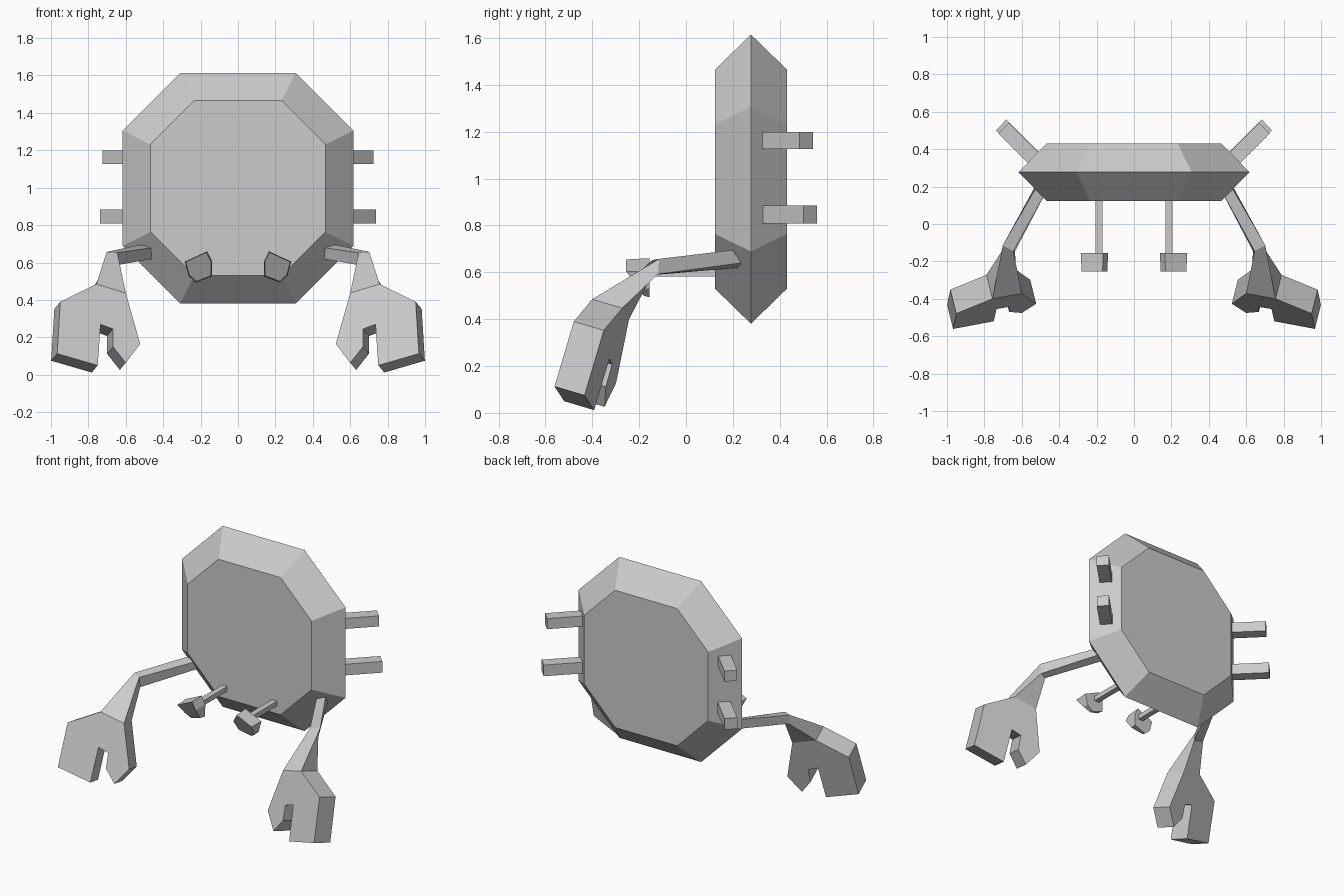
import bpy, bmesh
from mathutils import Vector

if "Cube" in bpy.data.objects:
    bpy.data.objects.remove(bpy.data.objects["Cube"])

grey = bpy.data.materials.new("shell_grey")
grey.diffuse_color = (0.6, 0.6, 0.6, 1)
grey.use_nodes = True
grey.node_tree.nodes["Principled BSDF"].inputs["Base Color"].default_value = grey.diffuse_color


def loft(name, rings, side=1):
    """Join equal-length rings of points into a closed flat-faced solid."""
    bm = bmesh.new()
    vs = [[bm.verts.new((x * side, y, z)) for x, y, z in r] for r in rings]
    n = len(rings[0])
    for a, b in zip(vs, vs[1:]):
        for i in range(n):
            j = (i + 1) % n
            bm.faces.new((a[i], a[j], b[j], b[i]))
    bm.faces.new(vs[0])
    bm.faces.new(vs[-1])
    bmesh.ops.recalc_face_normals(bm, faces=bm.faces)
    mesh = bpy.data.meshes.new(name)
    bm.to_mesh(mesh)
    bm.free()
    mesh.materials.append(grey)
    ob = bpy.data.objects.new(name, mesh)
    bpy.context.collection.objects.link(ob)
    return ob


def octagon(wide, narrow, y, zc=0.9975):
    pts = [(narrow, wide), (wide, narrow), (wide, -narrow), (narrow, -wide),
           (-narrow, -wide), (-wide, -narrow), (-wide, narrow), (-narrow, wide)]
    return [(x, y, zc + z) for x, z in pts]


# Octagonal shell, bevelled to a sharp rim
loft("body_shell", [octagon(0.468, 0.234, 0.124),
                    octagon(0.617, 0.3085, 0.277),
                    octagon(0.468, 0.234, 0.43)])

# Claw outline on its tilted front plane (x, z)
claw = [(.757, .485), (.95, .39), (.967, .113), (.75, .05), (.735, .27),
        (.668, .245), (.668, .15), (.6, .064), (.523, .165), (.6, .437)]
front = [Vector((x, -.52 + .28 * (z - .05) - .27 * (x - .75), z)) for x, z in claw]
thick = Vector((.032, .128, -.038))
back = [p + thick for p in front]

# Eye outline (x, z) with front depth per point
eye = [(.285, .605, -.255), (.165, .66, -.255), (.138, .605, -.255),
       (.14, .525, -.20), (.225, .493, -.18), (.265, .53, -.20)]

for side, tag in ((1, "right"), (-1, "left")):
    # Rear pegs, square to the rear bevel
    for level, z0, z1, tx, ty in (("upper", 1.126, 1.198, .697, .513),
                                  ("lower", .808, .884, .710, .530)):
        ends = []
        for d in (.2, 0):
            cx, cy = tx - d, ty - d
            ends.append([(cx - .028, cy + .029, z0), (cx + .028, cy - .029, z0),
                         (cx + .028, cy - .029, z1), (cx - .028, cy + .029, z1)])
        loft(f"{level}_peg_{tag}", ends, side)

    # Arm and wrist widening into the claw
    loft(f"arm_{tag}", [
        [(.52, .20, .695), (.455, .20, .68), (.455, .235, .62), (.51, .235, .64)],
        [(.702, -.115, .657), (.645, -.145, .652), (.636, -.145, .588), (.69, -.12, .592)],
        [front[0], front[-1], back[-1], back[0]]], side)
    loft(f"claw_{tag}", [front, back], side)

    # Eye stalk and eye
    loft(f"eye_stalk_{tag}", [[(.168, y, .582), (.207, y, .582), (.207, y, .615),
                               (.168, y, .615)] for y in (-.17, .14)], side)
    cx, cz = .21, .585
    loft(f"eye_{tag}", [
        [(cx + (x - cx) * .93, y, cz + (z - cz) * .93) for x, z, y in eye],
        [(x, -.155, z) for x, z, y in eye]], side)
